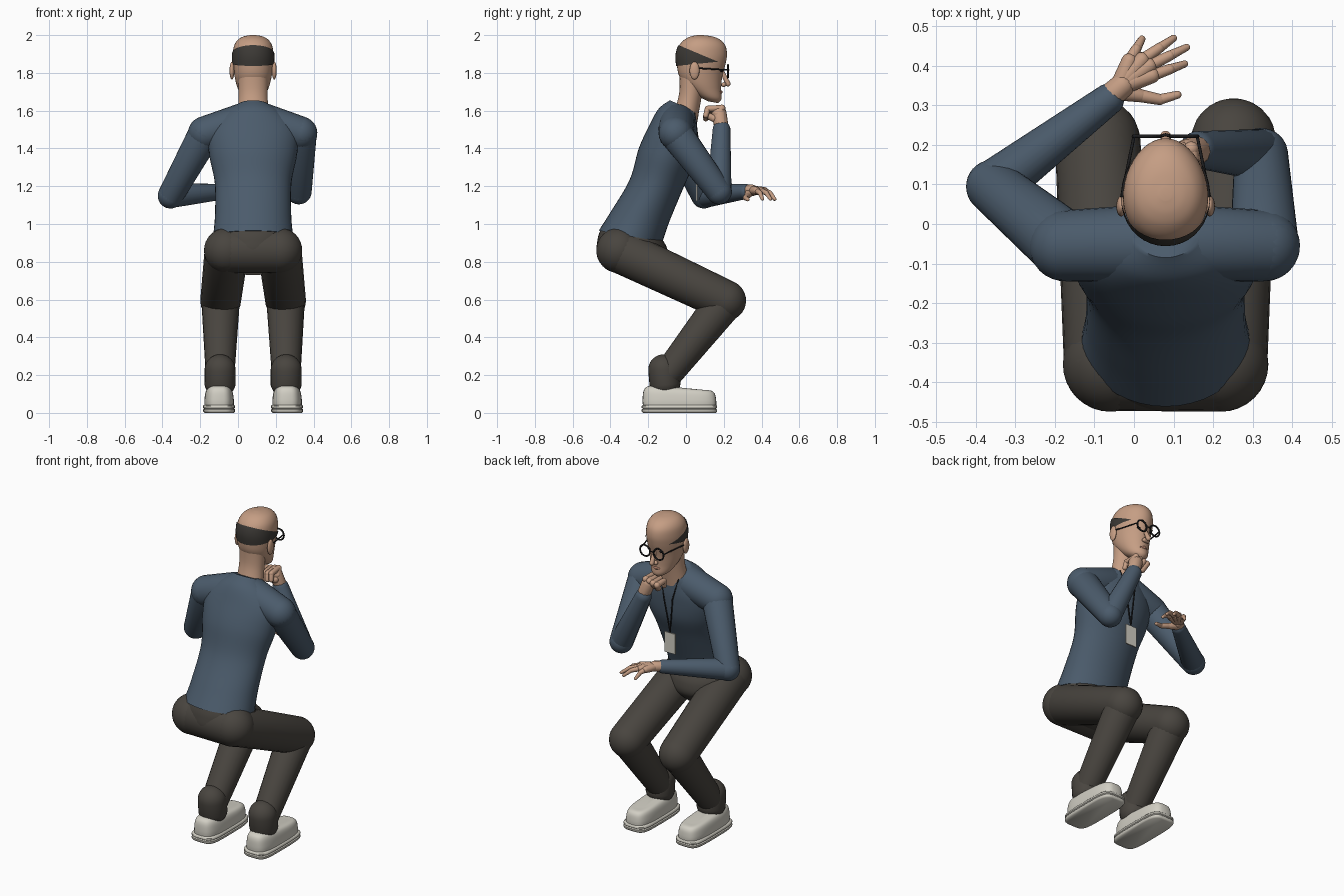
import bpy, bmesh, math
from mathutils import Vector

if "Cube" in bpy.data.objects:
    bpy.data.objects.remove(bpy.data.objects["Cube"])

MID = 0.08  # the body's centre line in x


def material(name, rgb):
    m = bpy.data.materials.new(name)
    m.use_nodes = True
    col = (*rgb, 1)
    m.diffuse_color = col
    b = m.node_tree.nodes["Principled BSDF"]
    b.inputs["Base Color"].default_value = col
    b.inputs["Roughness"].default_value = 0.8
    return m


SWEATER = material("slate_blue", (0.07, 0.105, 0.148))
TROUSERS = material("dark_brown_grey", (0.066, 0.059, 0.05))
SKIN = material("skin", (0.56, 0.34, 0.23))
LIPS = material("lip_tan", (0.38, 0.19, 0.13))
HAIR = material("dark_hair", (0.045, 0.041, 0.036))
SHOE = material("off_white", (0.64, 0.62, 0.55))
BLACK = material("black", (0.012, 0.012, 0.013))


def finish(name, bm, mat, angle=50):
    bmesh.ops.recalc_face_normals(bm, faces=bm.faces)
    me = bpy.data.meshes.new(name)
    bm.to_mesh(me)
    bm.free()
    ob = bpy.data.objects.new(name, me)
    bpy.context.collection.objects.link(ob)
    me.materials.append(mat)
    bpy.ops.object.select_all(action="DESELECT")
    ob.select_set(True)
    bpy.context.view_layer.objects.active = ob
    bpy.ops.object.shade_smooth_by_angle(angle=math.radians(angle))
    return ob


def add_capsule(bm, a, b, ra, rb, seg=24):
    """Tapered capsule between two points."""
    a, b = Vector(a), Vector(b)
    rot = (b - a).to_track_quat("Z", "Y")
    for v in bmesh.ops.create_uvsphere(bm, u_segments=seg, v_segments=16, radius=1)["verts"]:
        top = v.co.z > -0.01
        v.co = (b if top else a) + rot @ (v.co * (rb if top else ra))


def capsules(name, mat, *parts, seg=24):
    bm = bmesh.new()
    for p in parts:
        add_capsule(bm, *p, seg=seg)
    return finish(name, bm, mat)


def ellipsoid(name, mat, centre, size):
    bm = bmesh.new()
    for v in bmesh.ops.create_uvsphere(bm, u_segments=20, v_segments=12, radius=1)["verts"]:
        v.co = Vector(centre) + v.co * Vector(size)
    return finish(name, bm, mat)


def spline(rows, steps):
    """Catmull-Rom through rows of numbers."""
    out = []
    for i in range(len(rows) - 1):
        p = [rows[max(0, min(len(rows) - 1, i + k))] for k in (-1, 0, 1, 2)]
        for s in range(steps):
            t = s / steps
            out.append([b + (c - a) * t / 2 + (a - 2.5 * b + 2 * c - d / 2) * t * t
                        + (1.5 * (b - c) + (d - a) / 2) * t ** 3 if steps > 1 else b
                        for a, b, c, d in zip(*p)])
    return out + [rows[-1]]


def loft(rows, x=MID, steps=6, power=1.0, taper=0.0, grow=0.0, n=40):
    """Skin of oval rings, each given as back y, z, front y, z and half width."""
    bm = bmesh.new()
    rings = []
    for yb, zb, yf, zf, hw in spline(rows, steps):
        ring = []
        for k in range(n):
            c, s = math.cos(math.tau * k / n), math.sin(math.tau * k / n)
            c = math.copysign(abs(c) ** power, c)
            s = math.copysign(abs(s) ** power, s)
            half = (yf - yb) / 2 + grow
            ring.append(bm.verts.new((x + c * (hw + grow) * (1 - taper * s),
                                      (yb + yf) / 2 + s * half,
                                      (zb + zf) / 2 + s * (zf - zb) / 2)))
        rings.append(ring)
    for r, q in zip(rings, rings[1:]):
        for k in range(n):
            bm.faces.new((r[k], r[k - 1], q[k - 1], q[k]))
    bm.faces.new(rings[0])
    bm.faces.new(rings[-1])
    return bm


# Torso, leaning forward from the hips
finish("sweater_body", loft([
    (-.462, .965, -.125, .905, .212), (-.395, 1.07, -.085, 1.02, .202),
    (-.298, 1.235, -.01, 1.2, .203), (-.25, 1.4, .045, 1.33, .232),
    (-.195, 1.52, .06, 1.46, .235), (-.145, 1.61, .058, 1.545, .165),
    (-.085, 1.655, .06, 1.59, .088)]), SWEATER)
finish("trouser_seat", loft([
    (-.4, .76, -.17, .73, .1), (-.468, .84, -.1, .8, .2),
    (-.468, .92, -.1, .87, .215), (-.45, .975, -.13, .925, .2)]), TROUSERS)
capsules("hips", TROUSERS, ((MID - .14, -.355, .86), (MID + .14, -.355, .86), .12, .12))

# Legs and shoes
for side, s in (("right", 1), ("left", -1)):
    hip = (MID + s * .14, -.355, .86)
    knee = (MID + s * .172, .21, .595)
    ankle = (MID + s * .175, -.1, .2)
    foot = MID + s * .18
    capsules(side + "_trouser_leg", TROUSERS,
             (hip, knee, .12, .108), (knee, ankle, .105, .076))
    capsules(side + "_trouser_cuff", TROUSERS,
             ((ankle[0], -.112, .165), (ankle[0], -.118, .228), .084, .082))
    finish(side + "_shoe_sole", loft([
        (-.228, 0, .158, 0, .078), (-.235, .008, .165, .008, .085),
        (-.235, .018, .165, .018, .085), (-.228, .022, .158, .022, .079),
        (-.235, .027, .165, .027, .085), (-.235, .037, .165, .037, .085),
        (-.228, .043, .158, .043, .079)], x=foot, steps=1, power=.45), SHOE)
    finish(side + "_shoe_upper", loft([
        (-.228, .035, .16, .035, .077), (-.23, .07, .16, .065, .078),
        (-.225, .115, .153, .1, .072), (-.208, .138, .135, .117, .058),
        (-.17, .148, .1, .121, .03)], x=foot, power=.6), SHOE)

# Arms: one reaches forward, one is raised to the chin
arms = {
    "left": ((-.175, -.055, 1.48), (-.357, .095, 1.15), (-.065, .315, 1.172), .04),
    "right": ((.33, -.055, 1.48), (.322, .175, 1.172), (.162, .188, 1.5), .047),
}
for side, (shoulder, elbow, wrist, r) in arms.items():
    inner = (MID + (shoulder[0] - MID) * .3, -.05, 1.535)
    capsules(side + "_sleeve", SWEATER, (inner, shoulder, .1, .09),
             (shoulder, elbow, .09, .068), (elbow, wrist, .068, r))

# Open hand: palm bones fan out, fingers droop
wrist = (-.055, .328, 1.176)
bones = [(wrist, (-.03, .35, 1.178), .033, .031)]
for knuckle, tip in (((-.012, .412), (.02, .468)), ((.02, .415), (.1, .47)),
                     ((.038, .4), (.133, .447)), ((.045, .376), (.128, .405))):
    k, t = Vector((*knuckle, 1.176)), Vector((*tip, 1.132))
    mid = k.lerp(t, .55) + Vector((0, 0, .012))
    bones += [((-.035, .35, 1.178), k, .026, .02), (k, mid, .016, .013), (mid, t, .013, .009)]
bones += [((-.035, .335, 1.165), (.015, .325, 1.15), .024, .017),
          ((.015, .325, 1.15), (.065, .315, 1.138), .017, .014),
          ((.065, .315, 1.138), (.11, .327, 1.13), .014, .01)]
capsules("left_hand", SKIN, *bones, seg=12)

# Closed hand under the chin
bones = [((.162, .188, 1.51), (.135, .175, 1.585), .038, .04)]
for i in range(4):
    x = .155 - .026 * i
    z = 1.595 - .006 * i
    bones += [((x, .165, z - .01), (x - .01, .19, z + .018), .02, .019),
              ((x - .01, .19, z + .018), (x - .005, .115, z + .015), .018, .016),
              ((x - .005, .115, z + .015), (x, .105, z - .02), .016, .014)]
bones += [((.15, .15, 1.56), (.09, .11, 1.575), .022, .016)]
capsules("right_hand", SKIN, *bones, seg=12)

# Neck and head
finish("neck", loft([(-.06, 1.6, .06, 1.54, .085), (-.035, 1.7, .075, 1.63, .077),
                     (-.035, 1.82, .1, 1.76, .08)]), SKIN)
SKULL = [(.115, 1.65, .17, 1.64, .025), (.06, 1.68, .188, 1.662, .058),
         (.0, 1.73, .186, 1.715, .083), (-.037, 1.785, .192, 1.78, .098),
         (-.049, 1.85, .21, 1.85, .106), (-.05, 1.9, .217, 1.9, .107),
         (-.036, 1.945, .208, 1.945, .1), (-.008, 1.976, .18, 1.976, .08),
         (.025, 1.993, .14, 1.993, .05), (.06, 2.0, .09, 2.0, .014)]
finish("head", loft(SKULL, taper=.1), SKIN, 70)
capsules("nose", SKIN, ((MID, .192, 1.805), (MID, .222, 1.742), .011, .014),
         ((MID - .012, .2, 1.738), (MID + .012, .2, 1.738), .013, .013), seg=12)
capsules("lips", LIPS, ((MID - .022, .178, 1.697), (MID, .185, 1.699), .006, .009),
         ((MID, .185, 1.699), (MID + .022, .178, 1.697), .009, .006), seg=12)
for side, s in (("right", 1), ("left", -1)):
    ellipsoid(side + "_ear", SKIN, (MID + s * .112, .045, 1.812), (.013, .026, .047))
    ellipsoid(side + "_eye", BLACK, (MID + s * .042, .188, 1.81), (.012, .007, .006))


# Hair: a thin shell of the skull trimmed by planes
def hair(name, *planes):
    bm = loft(SKULL, taper=.1, grow=.005)
    for co, no in planes:
        bmesh.ops.bisect_plane(bm, geom=bm.verts[:] + bm.edges[:] + bm.faces[:],
                               plane_co=co, plane_no=no, clear_outer=True)
    finish(name, bm, HAIR, 70)


hairline = ((0, .06, 1.905), (0, .42, 1))
hair("hair_band", hairline, ((0, 0, 1.842), (0, .1, -1)))
hair("hair_nape", hairline, ((0, .035, 0), (0, 1, .1)), ((0, 0, 1.782), (0, 0, -1)))

# Round glasses
for side, s in (("right", 1), ("left", -1)):
    bm = bmesh.new()
    pts = [Vector((MID + s * .047 + .034 * math.cos(math.tau * k / 20), .222,
                   1.808 + .034 * math.sin(math.tau * k / 20))) for k in range(20)]
    for k in range(20):
        add_capsule(bm, pts[k - 1], pts[k], .005, .005, seg=8)
    add_capsule(bm, (MID + s * .08, .222, 1.815), (MID + s * .113, .06, 1.825), .004, .004, seg=8)
    add_capsule(bm, (MID, .226, 1.815), (MID + s * .014, .222, 1.812), .004, .004, seg=8)
    finish(side + "_glasses_rim", bm, BLACK)

# Name badge on a cord
cords = []
for s in (-1, 1):
    cords += [((MID + s * .06, .045, 1.59), (MID + s * .03, .062, 1.46), .004, .004),
              ((MID + s * .03, .062, 1.46), (MID - .01, .056, 1.25), .004, .004)]
capsules("badge_cord", BLACK, *cords, seg=8)
bm = bmesh.new()
for v in bmesh.ops.create_cube(bm, size=1)["verts"]:
    v.co = Vector((MID - .01, .056, 1.185)) + v.co * Vector((.075, .008, .125))
finish("badge_card", bm, SHOE, 30)
